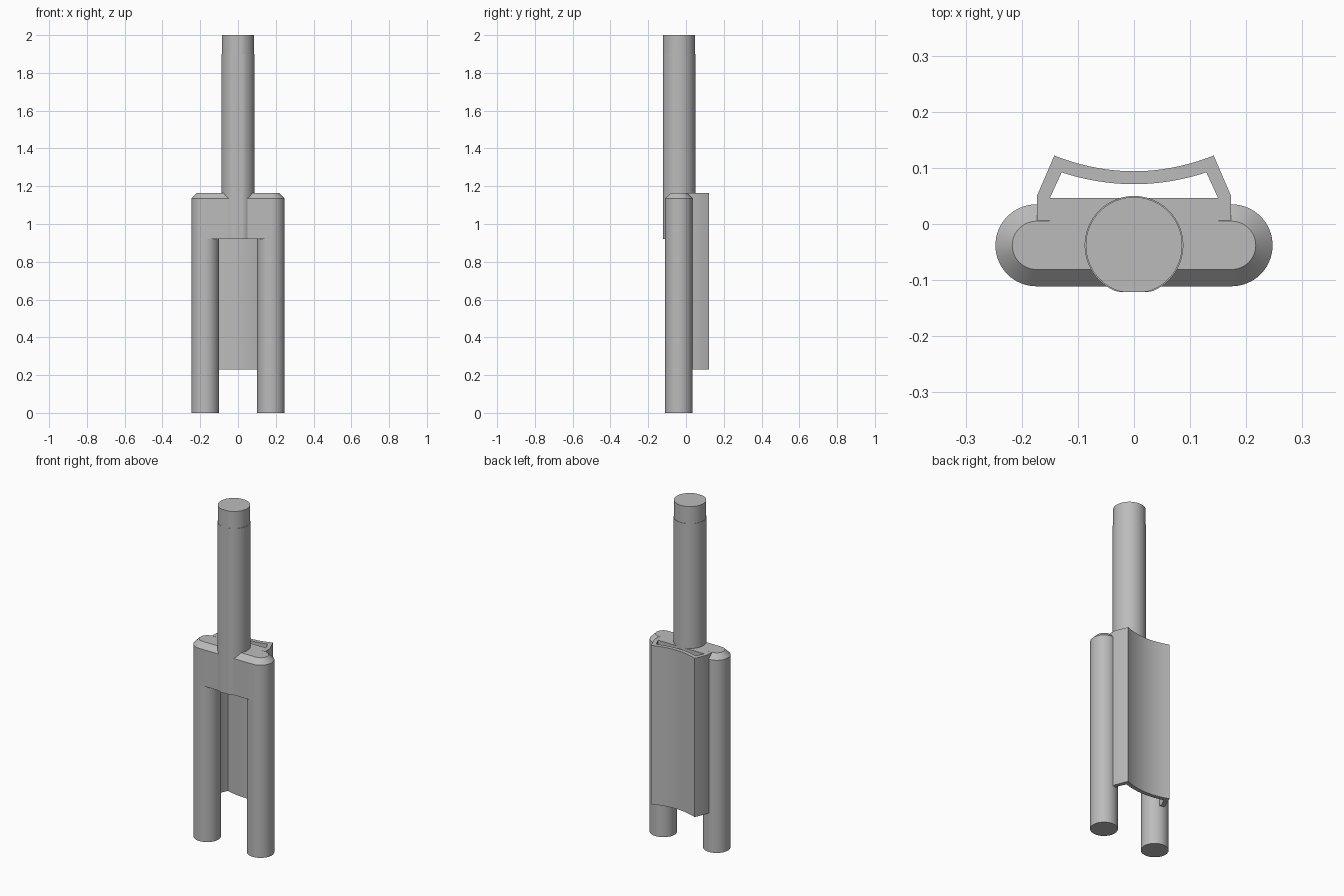
import bpy
import bmesh
from math import sin, cos, pi

if "Cube" in bpy.data.objects:
    bpy.data.objects.remove(bpy.data.objects["Cube"])

grey = bpy.data.materials.new("plain grey")
grey.use_nodes = True
COLOUR = (0.5, 0.5, 0.5, 1)
grey.diffuse_color = COLOUR
grey.node_tree.nodes["Principled BSDF"].inputs["Base Color"].default_value = COLOUR

LEG_X, MID_Y, LEG_R = 0.174, -0.038, 0.073
BAR_BOTTOM, BAR_TOP, CHAMFER = 0.92, 1.165, 0.03


def loft(name, rings, smooth=True):
    """Skin a stack of (outline, z) rings and cap both ends."""
    bm = bmesh.new()
    loops = [[bm.verts.new((x, y, z)) for x, y in outline] for outline, z in rings]
    n = len(loops[0])
    for low, high in zip(loops, loops[1:]):
        for i in range(n):
            j = (i + 1) % n
            bm.faces.new((low[i], low[j], high[j], high[i]))
    bm.faces.new(loops[0][::-1])
    bm.faces.new(loops[-1])
    bmesh.ops.recalc_face_normals(bm, faces=bm.faces)
    mesh = bpy.data.meshes.new(name)
    bm.to_mesh(mesh)
    bm.free()
    mesh.materials.append(grey)
    obj = bpy.data.objects.new(name, mesh)
    bpy.context.collection.objects.link(obj)
    if smooth:
        bpy.ops.object.select_all(action="DESELECT")
        obj.select_set(True)
        bpy.context.view_layer.objects.active = obj
        bpy.ops.object.shade_smooth_by_angle(angle=pi / 6)
    return obj


def circle(cx, cy, r, n=64, front=-1):
    """Circle outline, cut flat where it passes the front limit."""
    return [(cx + r * cos(2 * pi * i / n), max(front, cy + r * sin(2 * pi * i / n)))
            for i in range(n)]


def stadium(r, n=32):
    """Long outline with a half-round at each leg."""
    right = [(LEG_X + r * cos(a), MID_Y + r * sin(a))
             for a in (-pi / 2 + pi * i / n for i in range(n + 1))]
    return right + [(-x, 2 * MID_Y - y) for x, y in right]


def arc(half, middle, end, n=24):
    """Shallow hollow curve running from +half to -half."""
    xs = [half * (1 - 2 * i / n) for i in range(n + 1)]
    return [(x, middle + (end - middle) * (x / half) ** 2) for x in xs]


# Legs
for side, sign in (("left", 1), ("right", -1)):
    leg = circle(sign * LEG_X, MID_Y, LEG_R)
    loft(side + "_leg", [(leg, 0), (leg, BAR_BOTTOM)])

# Crossbar with chamfered top
loft("crossbar", [(stadium(LEG_R), BAR_BOTTOM),
                  (stadium(LEG_R), BAR_TOP - CHAMFER),
                  (stadium(LEG_R - CHAMFER), BAR_TOP)])

# Square-edged filler behind the crossbar
filler = [(-0.151, 0.004), (0.151, 0.004), (0.151, 0.046), (-0.151, 0.046)]
loft("crossbar_back", [(filler, BAR_BOTTOM), (filler, BAR_TOP)], smooth=False)

# Upright rod with a narrow flat along its front and a slim tip
body = circle(0, MID_Y, 0.088, front=-0.121)
tip = circle(0, MID_Y, 0.086, front=-0.121)
loft("rod", [(body, BAR_BOTTOM), (body, 1.9), (tip, 1.9), (tip, 2)])

# Channel-shaped back plate with a hollow rear face
outer = [(0.173, 0.006), (0.173, 0.05)] + arc(0.142, 0.094, 0.122)
outer += [(-0.173, 0.05), (-0.173, 0.006)]
inner = [(0.15, 0.006), (0.15, 0.046)] + arc(0.129, 0.071, 0.092)
inner += [(-0.15, 0.046), (-0.15, 0.006)]
channel = outer + inner[::-1]
loft("back_plate", [(channel, 0.23), (channel, BAR_TOP)])
